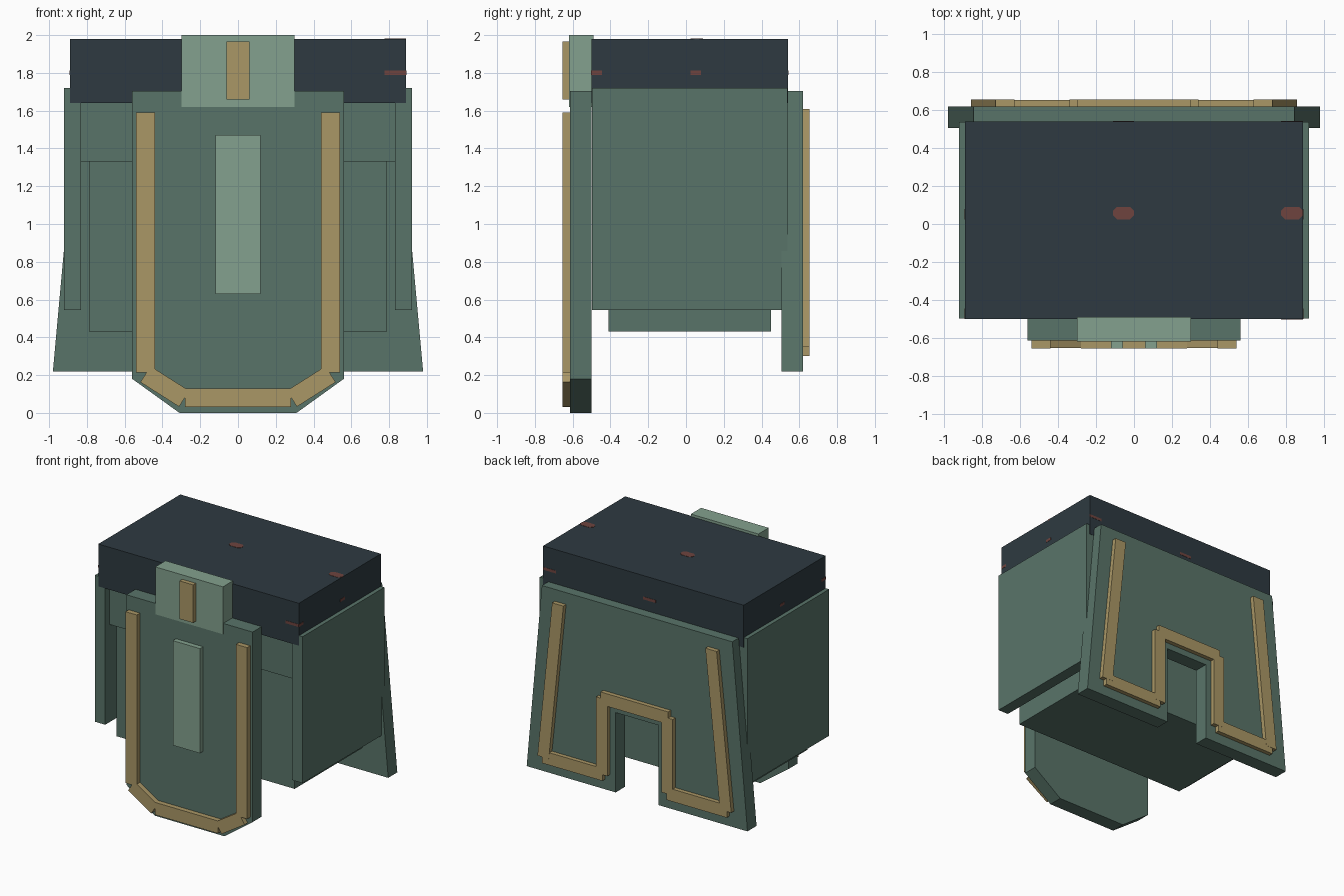
import bpy, bmesh, math

if "Cube" in bpy.data.objects:
    bpy.data.objects.remove(bpy.data.objects["Cube"])


def material(name, hex_rgb):
    def lin(c):
        c /= 255
        return c / 12.92 if c <= 0.04045 else ((c + 0.055) / 1.055) ** 2.4
    m = bpy.data.materials.new(name)
    m.diffuse_color = (*[lin(c) for c in hex_rgb], 1)
    m.use_nodes = True
    m.node_tree.nodes["Principled BSDF"].inputs["Base Color"].default_value = m.diffuse_color
    return m


GREEN = material("armour green", (89, 116, 105))
LIGHT = material("light green", (131, 161, 142))
GOLD = material("gold trim", (170, 151, 102))
NAVY = material("dark belt", (46, 58, 65))
RED = material("dull red", (110, 68, 62))


def prism(name, outline, y0, y1, mat):
    """Extrude an (x, z) outline from y0 to y1."""
    bm = bmesh.new()
    face = bm.faces.new([bm.verts.new((x, y0, z)) for x, z in outline])
    ext = bmesh.ops.extrude_face_region(bm, geom=[face])
    verts = [v for v in ext["geom"] if isinstance(v, bmesh.types.BMVert)]
    bmesh.ops.translate(bm, verts=verts, vec=(0, y1 - y0, 0))
    bmesh.ops.recalc_face_normals(bm, faces=bm.faces)
    me = bpy.data.meshes.new(name)
    bm.to_mesh(me)
    bm.free()
    me.materials.append(mat)
    ob = bpy.data.objects.new(name, me)
    bpy.context.collection.objects.link(ob)
    return ob


def box(name, x0, x1, y0, y1, z0, z1, mat):
    return prism(name, [(x0, z0), (x1, z0), (x1, z1), (x0, z1)], y0, y1, mat)


def strip(name, a, b, width, y0, y1, mat):
    """Flat bar along the line a-b in the xz plane."""
    dx, dz = b[0] - a[0], b[1] - a[1]
    k = width / 2 / math.hypot(dx, dz)
    nx, nz = -dz * k, dx * k
    return prism(name, [(a[0] + nx, a[1] + nz), (b[0] + nx, b[1] + nz),
                        (b[0] - nx, b[1] - nz), (a[0] - nx, a[1] - nz)], y0, y1, mat)


# Belt and hip body
box("belt", -0.89, 0.89, -0.50, 0.54, 1.64, 1.98, NAVY)
box("upper_body", -0.83, 0.83, -0.445, 0.485, 1.33, 1.645, GREEN)
box("lower_body", -0.79, 0.79, -0.41, 0.45, 0.43, 1.335, GREEN)

# Buckle
box("buckle", -0.30, 0.30, -0.62, -0.49, 1.62, 2.0, LIGHT)
box("buckle_bar", -0.06, 0.06, -0.655, -0.615, 1.66, 1.965, GOLD)

# Front flap with chamfered lower corners
prism("front_flap", [(-0.56, 1.705), (-0.56, 0.18), (-0.31, 0), (0.31, 0),
                     (0.56, 0.18), (0.56, 1.705)], -0.615, -0.50, GREEN)
box("front_inlay", -0.12, 0.12, -0.655, -0.61, 0.63, 1.47, LIGHT)
box("front_trim_bottom", -0.28, 0.28, -0.655, -0.61, 0.03, 0.13, GOLD)

# Back skirt: tapered plate with a notch
prism("back_skirt", [(-0.845, 1.705), (-0.98, 0.22), (-0.19, 0.22), (-0.19, 0.86),
                     (0.19, 0.86), (0.19, 0.22), (0.98, 0.22), (0.845, 1.705)],
      0.505, 0.62, GREEN)
box("back_trim_top", -0.30, 0.30, 0.61, 0.655, 0.91, 1.01, GOLD)

# Paired parts
for s, side in ((-1, "left"), (1, "right")):
    box(side + "_side_plate", s * 0.83, s * 0.922, -0.498, 0.538, 0.545, 1.72, GREEN)
    box(side + "_front_trim", s * 0.44, s * 0.54, -0.655, -0.61, 0.215, 1.59, GOLD)
    strip(side + "_front_trim_corner", (s * 0.49, 0.205), (s * 0.285, 0.075), 0.1,
          -0.654, -0.61, GOLD)
    prism(side + "_back_trim_outer", [(s * 0.63, 1.61), (s * 0.73, 1.61),
                                      (s * 0.86, 0.35), (s * 0.76, 0.35)], 0.61, 0.655, GOLD)
    box(side + "_back_trim_bottom", s * 0.285, s * 0.82, 0.61, 0.654, 0.30, 0.40, GOLD)
    box(side + "_back_trim_inner", s * 0.24, s * 0.34, 0.61, 0.655, 0.35, 0.96, GOLD)

# Small red marks on the belt faces
T = 0.002
for i, (x0, x1) in enumerate(((-0.11, 0.0), (0.775, 0.89))):
    top = box(f"belt_top_mark_{i}", x0, x1, 0.025, 0.09, 1.97, 1.98 + T, RED)
    bev = top.modifiers.new("cut corners", "BEVEL")
    bev.limit_method = "WEIGHT"
    # bevel only the upright edges
    w = top.data.attributes.new("bevel_weight_edge", "FLOAT", "EDGE")
    for e in top.data.edges:
        a, b = (top.data.vertices[v].co for v in e.vertices)
        w.data[e.index].value = 1.0 if abs(a.z - b.z) > 0.005 else 0.0
    bev.width = 0.02
    box(f"belt_front_mark_{i}", x0, x1, -0.50 - T, -0.495, 1.79, 1.812, RED)
    box(f"belt_back_mark_{i}", x0, x1, 0.535, 0.54 + T, 1.79, 1.812, RED)
for s, side in ((-1, "left"), (1, "right")):
    for i, (y0, y1) in enumerate(((-0.50, -0.445), (0.025, 0.08))):
        box(f"belt_{side}_mark_{i}", s * 0.885, s * (0.89 + T), y0, y1, 1.79, 1.812, RED)
